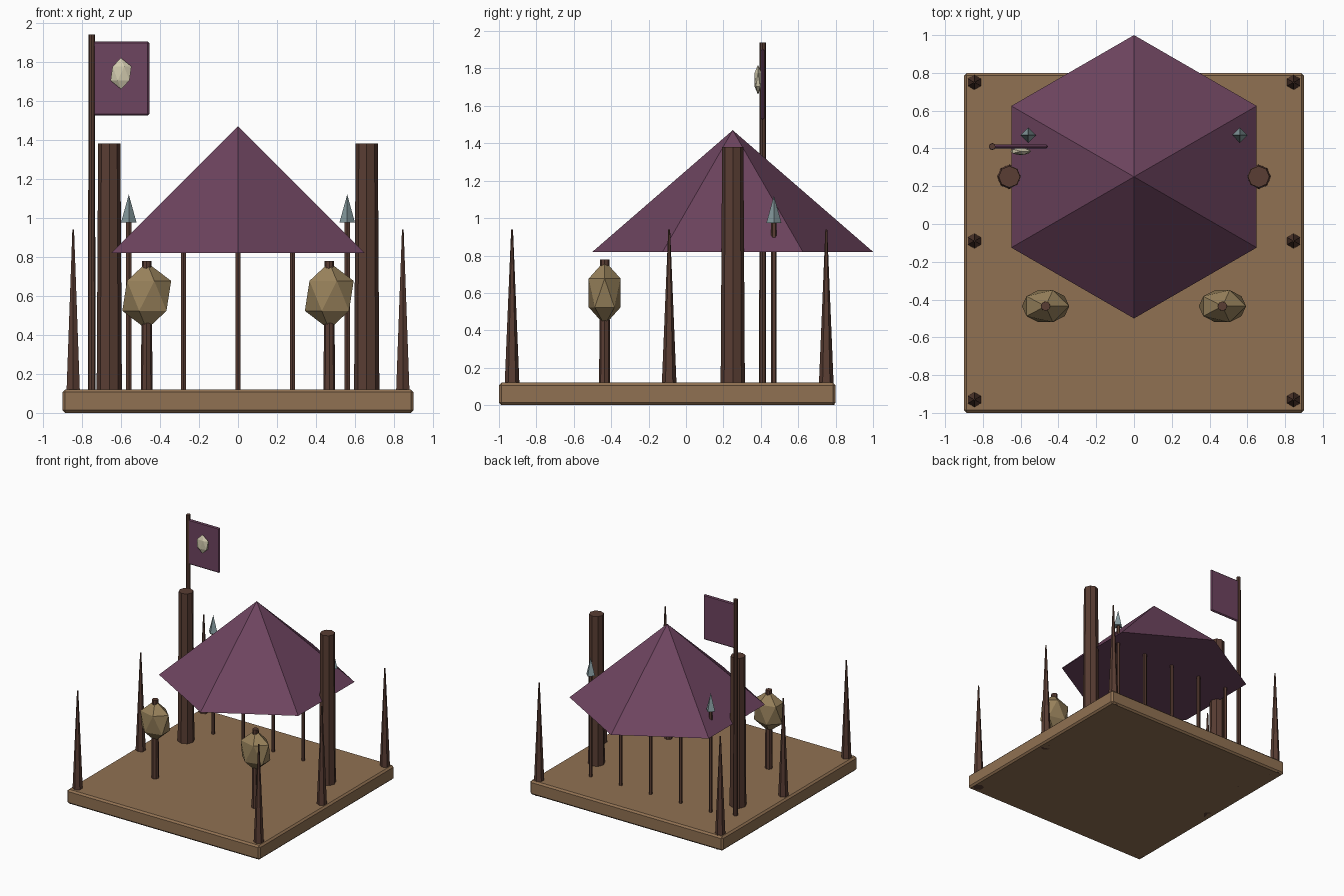
import bpy
import bmesh
from mathutils import Matrix

if "Cube" in bpy.data.objects:
    bpy.data.objects.remove(bpy.data.objects["Cube"])


def material(name, rgb):
    m = bpy.data.materials.new(name)
    m.diffuse_color = (*rgb, 1)
    m.use_nodes = True
    m.node_tree.nodes["Principled BSDF"].inputs["Base Color"].default_value = m.diffuse_color
    return m


SAND = material("sand_wood", (0.28, 0.165, 0.085))
WOOD = material("dark_wood", (0.10, 0.047, 0.033))
CLOTH = material("plum_cloth", (0.155, 0.058, 0.115))
STRAW = material("straw", (0.31, 0.22, 0.105))
STEEL = material("steel", (0.24, 0.33, 0.35))
BONE = material("bone", (0.65, 0.60, 0.43))


def finish(name, bm, mat, loc):
    me = bpy.data.meshes.new(name)
    bm.to_mesh(me)
    bm.free()
    ob = bpy.data.objects.new(name, me)
    ob.location = loc
    me.materials.append(mat)
    bpy.context.collection.objects.link(ob)
    return ob


def cone(name, mat, x, y, z0, z1, r0, r1, sides):
    """Upright tapered prism; one corner always points along y."""
    bm = bmesh.new()
    bmesh.ops.create_cone(bm, cap_ends=True, segments=sides,
                          radius1=r0, radius2=r1, depth=z1 - z0)
    return finish(name, bm, mat, (x, y, (z0 + z1) / 2))


def box(name, mat, lo, hi, bevel):
    size = [b - a for a, b in zip(lo, hi)]
    bm = bmesh.new()
    bmesh.ops.create_cube(bm, size=1, matrix=Matrix.Diagonal((*size, 1)))
    ob = finish(name, bm, mat, [(a + b) / 2 for a, b in zip(lo, hi)])
    mod = ob.modifiers.new("edge_bevel", 'BEVEL')
    mod.width = bevel
    mod.segments = 1
    return ob


def gem(name, mat, loc, radii):
    bm = bmesh.new()
    bmesh.ops.create_icosphere(bm, subdivisions=1, radius=1,
                               matrix=Matrix.Diagonal((*radii, 1)))
    return finish(name, bm, mat, loc)


# Ground platform and tent roof
box("platform", SAND, (-0.9, -1.0, 0), (0.9, 0.8, 0.12), 0.014)
cone("tent_roof", CLOTH, 0, 0.25, 0.82, 1.47, 0.75, 0, 6)

for side, s in (("left", -1), ("right", 1)):
    # Heavy tent posts
    cone(f"{side}_tent_post", WOOD, s * 0.66, 0.25, 0.08, 1.38, 0.065, 0.057, 8)
    # Training dummies on stakes
    cone(f"{side}_dummy_stake", WOOD, s * 0.468, -0.435, 0.08, 0.78, 0.03, 0.025, 8)
    gem(f"{side}_dummy_head", STRAW, (s * 0.468, -0.435, 0.60), (0.14, 0.1, 0.172))
    # Palisade spikes
    for i, y in enumerate((-0.93, -0.09, 0.75)):
        cone(f"{side}_spike_{i + 1}", WOOD, s * 0.845, y, 0, 0.94, 0.044, 0.005, 6)

# Row of spears along the back
for i in range(5):
    x = (i - 2) * 0.28
    cone(f"spear_shaft_{i + 1}", WOOD, x, 0.47, 0.08, 1.0, 0.015, 0.015, 6)
    cone(f"spear_tip_{i + 1}", STEEL, x, 0.47, 0.975, 1.12, 0.04, 0, 4)

# Banner with emblem
cone("flag_pole", WOOD, -0.75, 0.41, 0, 1.94, 0.019, 0.017, 8)
box("flag", CLOTH, (-0.745, 0.40, 1.525), (-0.455, 0.42, 1.905), 0.008)
gem("flag_emblem", BONE, (-0.60, 0.385, 1.74), (0.06, 0.022, 0.08))
